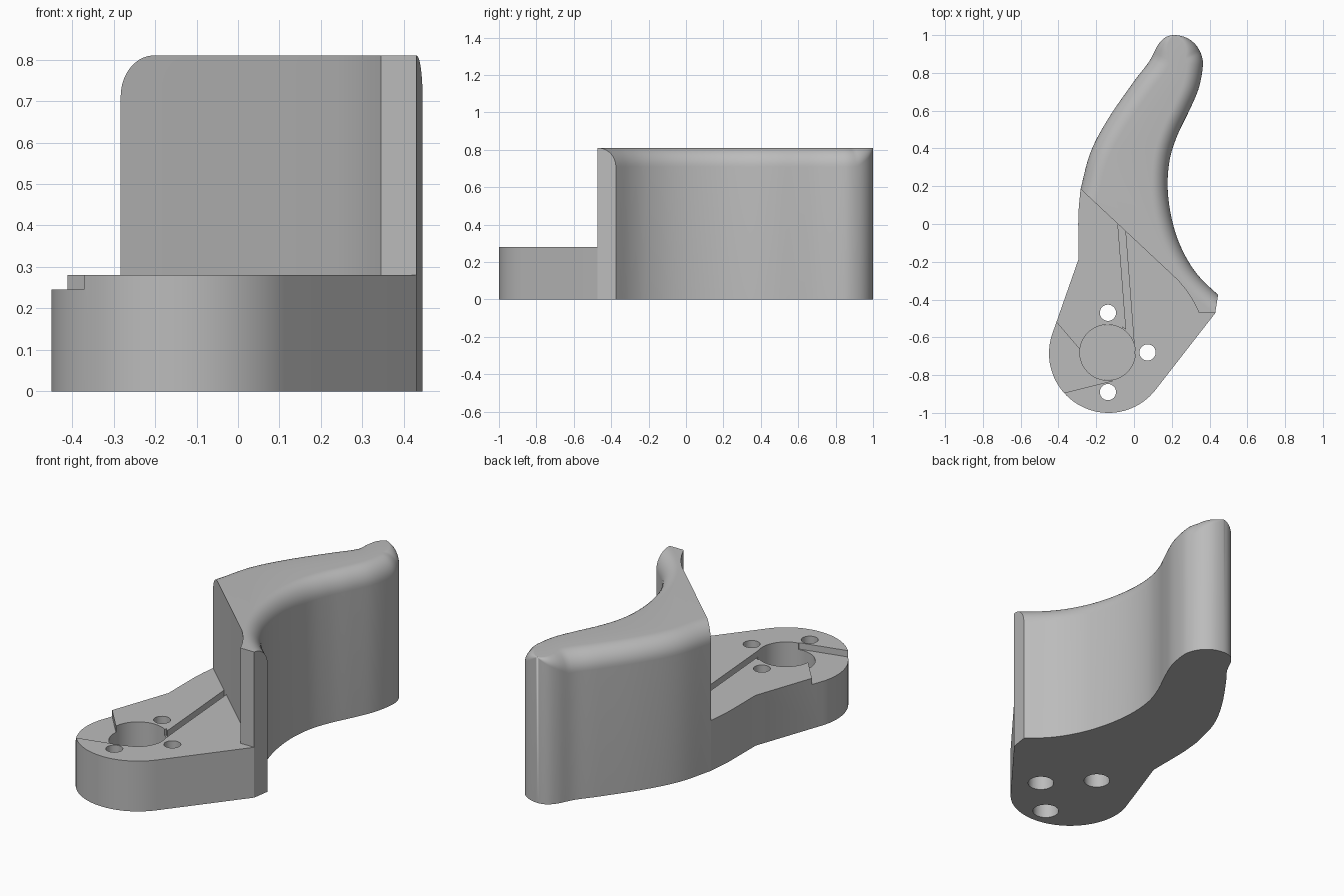
import bpy, bmesh, math
from mathutils import Vector

cube = bpy.data.objects.get("Cube")
if cube:
    bpy.data.objects.remove(cube, do_unlink=True)

BASE_H, TOP, FILLET = 0.28, 0.81, 0.1
PIVOT, R = Vector((-0.135, -0.685)), 0.315

grey = bpy.data.materials.new("plain_grey")
grey.use_nodes = True
grey.diffuse_color = (0.5, 0.5, 0.5, 1)
grey.node_tree.nodes["Principled BSDF"].inputs["Base Color"].default_value = (0.5, 0.5, 0.5, 1)


def spline(points, steps=6):
    """Smooth curve through the points."""
    p = [Vector(q) for q in points]
    p = [2 * p[0] - p[1]] + p + [2 * p[-1] - p[-2]]
    out = []
    for a, b, c, d in zip(p, p[1:], p[2:], p[3:]):
        for i in range(steps):
            t = i / steps
            out.append(0.5 * (2 * b + (c - a) * t + (2 * a - 5 * b + 4 * c - d) * t * t
                              + (3 * b - a - 3 * c + d) * t ** 3))
    return out + [p[-2]]


def loft(name, rings):
    """Solid from stacked closed rings of 3D points, capped at both ends."""
    bm = bmesh.new()
    loops = [[bm.verts.new(v) for v in ring] for ring in rings]
    n = len(loops[0])
    for low, high in zip(loops, loops[1:]):
        for i in range(n):
            j = (i + 1) % n
            bm.faces.new((low[i], low[j], high[j], high[i]))
    bm.faces.new(loops[0])
    bm.faces.new(loops[-1])
    bmesh.ops.remove_doubles(bm, verts=bm.verts, dist=0.0002)
    bmesh.ops.recalc_face_normals(bm, faces=bm.faces)
    mesh = bpy.data.meshes.new(name)
    bm.to_mesh(mesh)
    bm.free()
    mesh.materials.append(grey)
    obj = bpy.data.objects.new(name, mesh)
    bpy.context.collection.objects.link(obj)
    return obj


def prism(name, outline, z0, z1):
    return loft(name, [[(x, y, z) for x, y in outline] for z in (z0, z1)])


def circle(center, radius, n=48):
    return [(center[0] + radius * math.cos(math.tau * i / n),
             center[1] + radius * math.sin(math.tau * i / n)) for i in range(n)]


def activate(obj):
    bpy.ops.object.select_all(action='DESELECT')
    obj.select_set(True)
    bpy.context.view_layer.objects.active = obj


def cut(obj, outline, z0, z1):
    cutter = prism("cutter", outline, z0, z1)
    cutter.hide_render = True
    mod = obj.modifiers.new("cut", 'BOOLEAN')
    mod.operation, mod.solver, mod.object = 'DIFFERENCE', 'EXACT', cutter
    activate(obj)
    bpy.ops.object.modifier_apply(modifier=mod.name)
    bpy.data.objects.remove(cutter, do_unlink=True)


# Curved grip outline: convex side, tip, concave side
sides = spline([(-.283, .185), (-.23, .38), (-.135, .56), (0, .755), (.08, .86), (.125, .945),
                (.165, .987), (.215, 1), (.28, .985), (.33, .945), (.36, .885), (.363, .82),
                (.34, .71), (.29, .595), (.23, .47), (.19, .345), (.178, .2), (.195, .05),
                (.235, -.09), (.295, -.21), (.36, -.295), (.445, -.375)])
# Slanted front wall of the grip, from the concave end back to the convex side
wall = [Vector(p) for p in [(.43, -.472), (.345, -.472), (.315, -.41), (.28, -.355), (.235, -.3)]]
outline = sides + wall
apex = Vector((.215, 1))
tip_index = min(range(len(sides)), key=lambda i: (sides[i] - apex).length)

# Fillet vector for each point: full along the sides, fading to nothing at the tip
inset = []
for i, p in enumerate(sides):
    if i == 0:
        direction, width = (wall[-1] - p).normalized(), 0.11
    elif i == len(sides) - 1:
        direction, width = (wall[0] - p).normalized(), 0.097
    else:
        t = (sides[i + 1] - sides[i - 1]).normalized()
        direction = Vector((t.y, -t.x))
        width = FILLET if i < tip_index else 0.085
    fade = min(1, (p - apex).length / 0.16)
    inset.append((direction * width * fade, FILLET * fade))
inset += [(Vector((0, 0)), 0)] * len(wall)

rings = [[(p.x, p.y, 0) for p in outline]]
STEPS = 10
for k in range(STEPS + 1):
    a = math.pi / 2 * k / STEPS
    rings.append([(*(p + v * (1 - math.cos(a))), TOP - h * (1 - math.sin(a)))
                  for p, (v, h) in zip(outline, inset)])
grip = loft("curved_grip", rings)


# Low base: round pivot end with straight tangent sides
def tangent_angle(p, side):
    d = Vector(p) - PIVOT
    return math.atan2(d.y, d.x) + side * math.acos(R / d.length)


a0 = tangent_angle((-.295, -.19), 1)
a1 = tangent_angle(wall[0], -1) + math.tau
N = 40
arc = [PIVOT + R * Vector((math.cos(a), math.sin(a)))
       for a in (a0 + (a1 - a0) * i / N for i in range(N + 1))]
left = spline([(-.283, .185), (-.294, .06), (-.295, -.06), (-.295, -.19)], 4)
base = prism("pivot_base", left + arc + wall, 0, BASE_H)

# Pivot pocket, fan-shaped recess and long spring slot
HUB = (-.14, -.68)
FLOOR = 0.245
cut(base, circle(HUB, .147, 64), 0.1, 0.5)
cut(base, [(-.6, -.3), (-.29, -.66), HUB, (-.115, -.83), (-.6, -.951)], FLOOR, 0.5)
cut(base, [(-.09, .06), (-.042, -.56), (-.06, -.545), (-.1, -.66), (.004, -.68), (-.053, .06)],
    FLOOR, 0.5)

# Three screw holes, wider underneath
for spot in [(-.138, -.47), (.072, -.68), (-.138, -.89)]:
    cut(base, circle(spot, .043, 32), -0.1, 0.5)
    cut(base, circle(spot, .068, 32), -0.1, 0.14)

for obj in (grip, base):
    activate(obj)
    bpy.ops.object.shade_smooth_by_angle(angle=math.radians(30))
